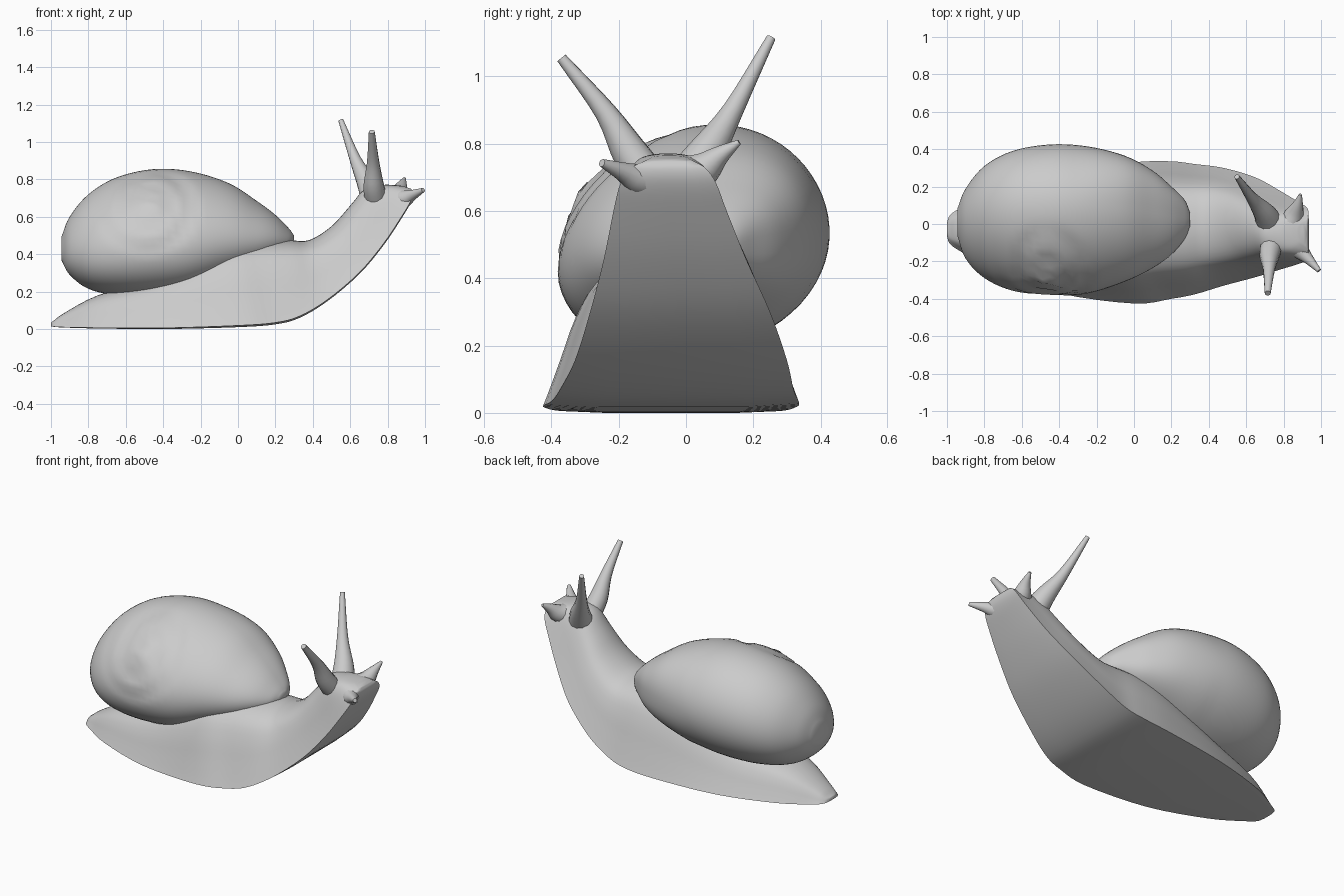
import bpy
import bmesh
from math import sin, cos, pi, tau, hypot, atan2, log, exp, radians, copysign
from mathutils import Vector

cube = bpy.data.objects.get("Cube")
if cube:
    bpy.data.objects.remove(cube, do_unlink=True)

grey = bpy.data.materials.new("snail_grey")
grey.use_nodes = True
colour = (0.6, 0.6, 0.6, 1)
grey.diffuse_color = colour
grey.node_tree.nodes["Principled BSDF"].inputs["Base Color"].default_value = colour


def smooth_path(points, steps):
    """Catmull-Rom curve through tuples of any length."""
    pts = [Vector(p) for p in points]
    pts = [pts[0] * 2 - pts[1]] + pts + [pts[-1] * 2 - pts[-2]]
    out = []
    for a, b, c, d in zip(pts, pts[1:], pts[2:], pts[3:]):
        for i in range(steps):
            t = i / steps
            out.append((b * 2 + (c - a) * t + (a * 2 - b * 5 + c * 4 - d) * t * t
                        + (b * 3 - a - c * 3 + d) * t ** 3) / 2)
    return out + [pts[-2]]


def loft(name, rings):
    """Skin closed rings of points and cap both ends."""
    bm = bmesh.new()
    rows = [[bm.verts.new(p) for p in ring] for ring in rings]
    n = len(rows[0])
    for a, b in zip(rows, rows[1:]):
        for i in range(n):
            j = (i + 1) % n
            bm.faces.new((a[i], a[j], b[j], b[i]))
    bm.faces.new(rows[0])
    bm.faces.new(rows[-1])
    bmesh.ops.recalc_face_normals(bm, faces=bm.faces)
    mesh = bpy.data.meshes.new(name)
    bm.to_mesh(mesh)
    bm.free()
    mesh.materials.append(grey)
    obj = bpy.data.objects.new(name, mesh)
    bpy.context.collection.objects.link(obj)
    bpy.ops.object.select_all(action="DESELECT")
    obj.select_set(True)
    bpy.context.view_layer.objects.active = obj
    bpy.ops.object.shade_smooth_by_angle(angle=radians(60))


# Body: sole x, sole z, back x, back z, right edge y, left edge y
stations = [
    (-1.0, .015, -1.0, .035, -.065, .005),
    (-.985, .012, -.985, .045, -.105, .045),
    (-.93, .008, -.93, .085, -.145, .085),
    (-.75, .003, -.75, .18, -.25, .18),
    (-.4, 0, -.45, .27, -.37, .28),
    (0, .01, -.1, .44, -.425, .33),
    (.2, .025, .1, .475, -.4, .335),
    (.33, .06, .27, .475, -.375, .32),
    (.48, .15, .38, .475, -.33, .3),
    (.65, .295, .5, .55, -.285, .25),
    (.78, .45, .6, .66, -.245, .18),
    (.88, .6, .68, .75, -.215, .12),
    (.925, .68, .77, .77, -.195, .09),
    (.935, .725, .83, .77, -.165, .06),
    (.925, .75, .88, .765, -.12, .02),
]
# Half cross-section from the foot rim to the middle of the back
half = [(1, .02), (.95, .13), (.86, .34), (.75, .6), (.6, .82), (.35, .95)]
arch = half + [(0, 1)] + [(-u, v) for u, v in reversed(half)]
section = list(smooth_path(arch, 3)) + [(-.6, 0), (0, 0), (.6, 0)]

body_rings = []
for bx, bz, tx, tz, y0, y1 in smooth_path(stations, 4):
    mid, wide = (y0 + y1) / 2, (y1 - y0) / 2
    body_rings.append([(bx + (tx - bx) * v, mid + wide * u, bz + (tz - bz) * v)
                       for u, v in section])
loft("body", body_rings)

# Shell: x, right y, left y, bottom z, top z
shell_stations = [
    (-.945, -.06, .08, .37, .49),
    (-.9, -.18, .19, .29, .6),
    (-.8, -.28, .31, .215, .72),
    (-.65, -.345, .39, .18, .81),
    (-.45, -.37, .425, .175, .855),
    (-.25, -.36, .415, .2, .842),
    (-.05, -.3, .365, .27, .78),
    (.1, -.23, .285, .33, .685),
    (.2, -.16, .2, .38, .61),
    (.27, -.08, .13, .42, .54),
    (.3, -.01, .06, .46, .5),
]


def spire_relief(x, y, z):
    """Spiral seam and raised apex on the right face of the shell."""
    dx, dz = x + .47, z - .67
    r = hypot(dx, dz) + .005
    if y > 0 or r > .3:
        return (x, y, z)
    turn = (log(r / .3) / log(2) + atan2(dz, dx) / tau) % 1
    seam = .018 * max(0, 1 - abs(turn - .5) / .25) * min(1, (.3 - r) / .08)
    push = (.028 * exp(-(r / .09) ** 2) - seam) * min(1, -y / .1)
    return (x, y - .8 * push, z + .5 * push)


shell_rings = []
for x, y0, y1, z0, z1 in smooth_path(shell_stations, 5):
    ring = []
    # The mouth end is squarer on its left side
    power = 1 - .3 * min(1, max(0, (x + .3) / .5))
    tall = (z1 - z0) / 2
    for i in range(64):
        c, s = cos(i * tau / 64), sin(i * tau / 64)
        lean = tall * s * (.18 - .12 * c)
        if c > 0:
            c = c ** power
            s = copysign(abs(s) ** power, s)
        y = (y0 + y1) / 2 + (y1 - y0) / 2 * c + lean
        ring.append(spire_relief(x, y, (z0 + z1) / 2 + tall * s))
    shell_rings.append(ring)
loft("shell", shell_rings)


def tentacle(name, points):
    """Tapered tube along x, y, z, radius points."""
    path = smooth_path(points, 4)
    centres = [Vector(p[:3]) for p in path]
    rings = []
    for i, p in enumerate(path):
        d = centres[min(i + 1, len(path) - 1)] - centres[max(i - 1, 0)]
        side = d.cross(Vector((1, .2, 0))).normalized()
        other = d.cross(side).normalized()
        rings.append([centres[i] + (side * cos(a) + other * sin(a)) * p[3]
                      for a in (k * pi / 6 for k in range(12))])
    loft(name, rings)


# Long eye stalks and short feelers
tentacle("left_eye_stalk", [(.73, .0, .68, .075), (.695, .06, .77, .058),
                            (.63, .14, .9, .032), (.55, .253, 1.115, .014)])
tentacle("right_eye_stalk", [(.74, -.1, .68, .06), (.725, -.165, .77, .055),
                             (.722, -.24, .895, .033), (.715, -.37, 1.055, .016)])
tentacle("left_feeler", [(.82, -.03, .69, .07), (.855, .045, .72, .055),
                         (.875, .1, .765, .03), (.89, .158, .805, .008)])
tentacle("right_feeler", [(.82, -.07, .69, .07), (.885, -.14, .695, .05),
                          (.93, -.185, .715, .03), (.99, -.25, .743, .012)])
